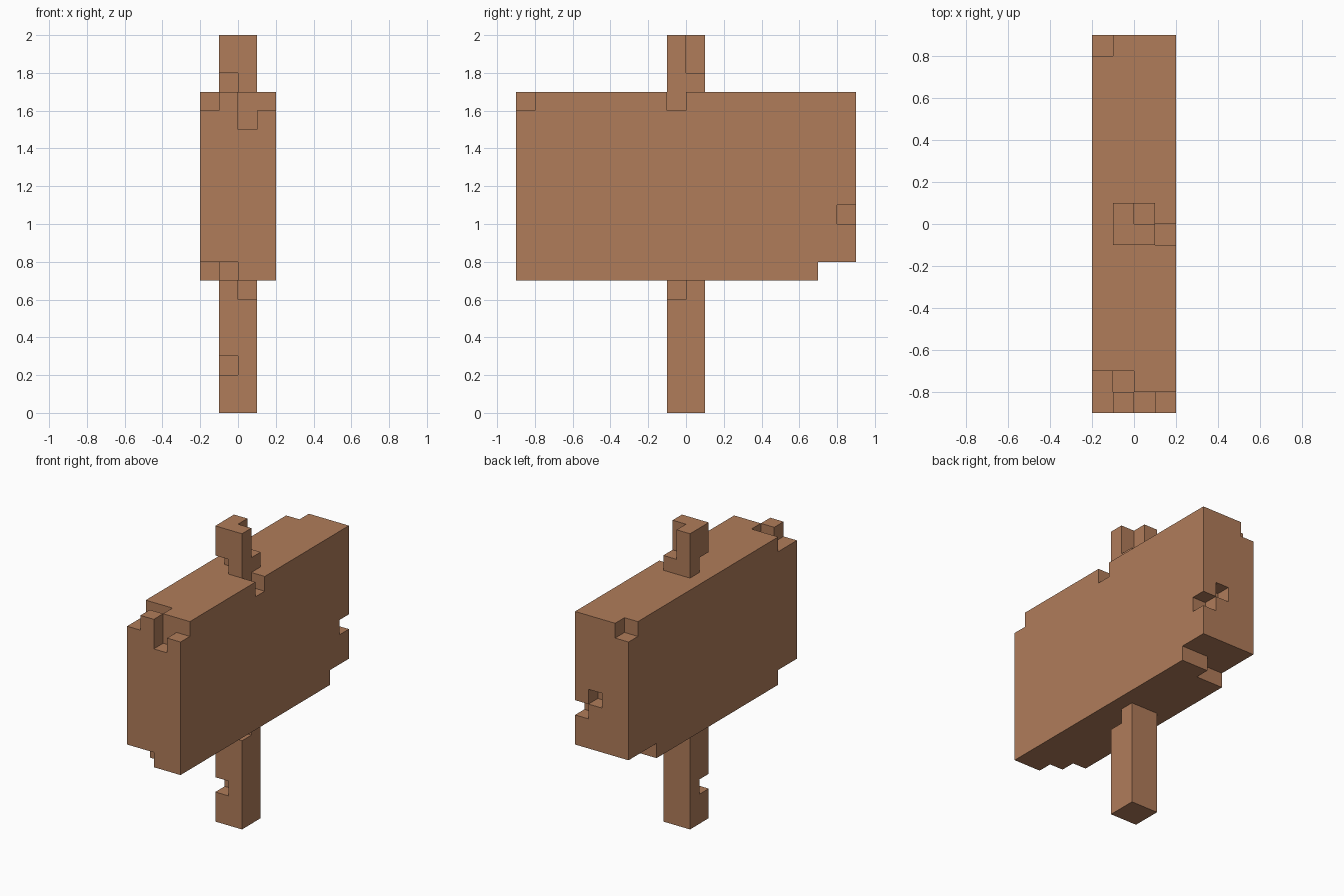
import bpy, bmesh

if "Cube" in bpy.data.objects:
    bpy.data.objects.remove(bpy.data.objects["Cube"], do_unlink=True)

S = 0.1  # block size

# One flat wood colour
wood = bpy.data.materials.new("brown_wood")
wood.use_nodes = True
colour = (0.434, 0.202, 0.102, 1.0)
wood.diffuse_color = colour
bsdf = wood.node_tree.nodes["Principled BSDF"]
bsdf.inputs["Base Color"].default_value = colour
bsdf.inputs["Roughness"].default_value = 0.9


def block(x0, x1, y0, y1, z0, z1):
    """All cells in a box of blocks (upper limits excluded)."""
    return {(x, y, z) for x in range(x0, x1)
            for y in range(y0, y1) for z in range(z0, z1)}


# Solid parts, counted in blocks from the front right lower corner
parts = {
    "sign_panel": block(0, 4, 0, 18, 7, 17),
    "lower_post": block(1, 3, 8, 10, 0, 7),
    "upper_post": block(1, 3, 8, 10, 17, 20),
}

# Chips broken out of the wood
chips = [
    # front top corner
    (0, 1, 0, 2, 16, 17), (1, 2, 1, 2, 15, 17),
    (2, 3, 0, 1, 15, 17), (3, 4, 0, 1, 16, 17),
    # front bottom edge
    (0, 2, 0, 1, 7, 8), (0, 1, 1, 2, 7, 8),
    # back bottom edge
    (0, 4, 16, 18, 7, 8), (0, 2, 15, 16, 7, 8),
    # back face and back top corner
    (3, 4, 17, 18, 10, 11), (2, 3, 17, 18, 11, 12), (0, 1, 17, 18, 16, 17),
    # top edge beside the post
    (3, 4, 8, 9, 16, 17),
    # upper post
    (2, 3, 9, 10, 18, 20), (1, 2, 8, 9, 17, 18),
    # lower post
    (2, 3, 8, 9, 6, 7), (1, 2, 8, 9, 2, 3),
]
removed = set().union(*(block(*c) for c in chips))
solid = set().union(*parts.values()) - removed


def build(name, cells):
    """Make a mesh from the exposed sides of the cells."""
    bm = bmesh.new()
    corners = {}

    def corner(p):
        if p not in corners:
            x, y, z = p
            corners[p] = bm.verts.new(((x - 2) * S, (y - 9) * S, z * S))
        return corners[p]

    for cell in sorted(cells):
        for axis in range(3):
            u, v = (axis + 1) % 3, (axis + 2) % 3
            for side in (0, 1):
                neighbour = list(cell)
                neighbour[axis] += 2 * side - 1
                if tuple(neighbour) in solid:
                    continue
                ring = []
                for du, dv in ((0, 0), (1, 0), (1, 1), (0, 1)):
                    p = list(cell)
                    p[axis] += side
                    p[u] += du
                    p[v] += dv
                    ring.append(corner(tuple(p)))
                bm.faces.new(ring if side else ring[::-1])
    mesh = bpy.data.meshes.new(name)
    bm.to_mesh(mesh)
    bm.free()
    mesh.materials.append(wood)
    obj = bpy.data.objects.new(name, mesh)
    bpy.context.collection.objects.link(obj)


for part_name, part_cells in parts.items():
    build(part_name, part_cells - removed)
